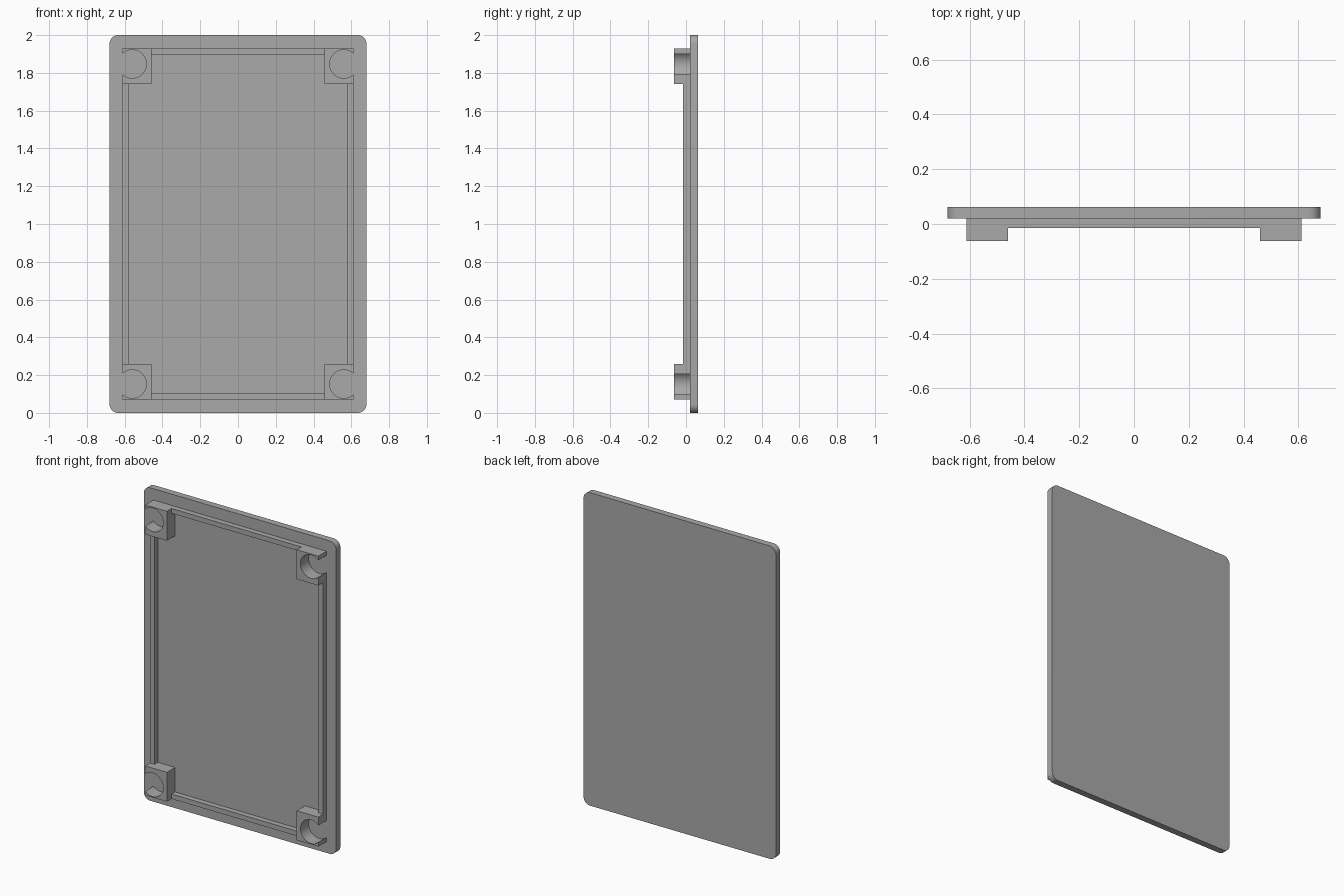
import bpy, bmesh
from math import asin, cos, sin, pi

if "Cube" in bpy.data.objects:
    bpy.data.objects.remove(bpy.data.objects["Cube"])

grey = bpy.data.materials.new("mid grey")
grey.use_nodes = True
color = (0.4, 0.4, 0.4, 1)
grey.diffuse_color = color
grey.node_tree.nodes["Principled BSDF"].inputs["Base Color"].default_value = color

WIDTH, HEIGHT = 0.68, 2.0            # half width, full height
MID = HEIGHT / 2
FRONT, RIM_FRONT, PLATE_FRONT, BACK = -0.0625, -0.015, 0.02, 0.0625
OUT_X, OUT_Z = 0.612, 0.928          # outer edge of rim, from the centre
RIM = 0.031
IN_X, IN_Z = 0.459, 0.74             # inner edge of the corner blocks
HOLE_X, HOLE_Z, HOLE_R = 0.56, 0.847, 0.075


def extrude(name, outline, y0, y1):
    """Extrude an (x, z) outline, measured from the centre, from y0 to y1."""
    bm = bmesh.new()
    face = bm.faces.new([bm.verts.new((x, y0, z + MID)) for x, z in outline])
    new = bmesh.ops.extrude_face_region(bm, geom=[face])["geom"]
    bmesh.ops.translate(bm, vec=(0, y1 - y0, 0),
                        verts=[v for v in new if isinstance(v, bmesh.types.BMVert)])
    bmesh.ops.recalc_face_normals(bm, faces=bm.faces)
    mesh = bpy.data.meshes.new(name)
    bm.to_mesh(mesh)
    bm.free()
    mesh.materials.append(grey)
    obj = bpy.data.objects.new(name, mesh)
    bpy.context.collection.objects.link(obj)
    bpy.ops.object.select_all(action="DESELECT")
    obj.select_set(True)
    bpy.context.view_layer.objects.active = obj
    bpy.ops.object.shade_smooth_by_angle(angle=pi / 6)
    return obj


def arc(cx, cz, r, a0, a1, steps):
    angles = [a0 + (a1 - a0) * i / steps for i in range(steps + 1)]
    return [(cx + r * cos(a), cz + r * sin(a)) for a in angles]


def bar(name, x0, x1, z0, z1):
    extrude(name, [(x0, z0), (x1, z0), (x1, z1), (x0, z1)], RIM_FRONT, PLATE_FRONT)


# Cover plate with rounded corners
R = 0.045
plate = []
for i, (sx, sz) in enumerate([(1, 1), (-1, 1), (-1, -1), (1, -1)]):
    plate += arc(sx * (WIDTH - R), sz * (MID - R), R, i * pi / 2, (i + 1) * pi / 2, 8)
extrude("cover_plate", plate, PLATE_FRONT, BACK)

# Corner blocks, each with a round socket that breaks through the outer side
opening = asin(((HOLE_R ** 2 - (OUT_X - HOLE_X) ** 2) ** 0.5) / HOLE_R)
block = [(OUT_X, OUT_Z), (IN_X, OUT_Z), (IN_X, IN_Z), (OUT_X, IN_Z)]
block += arc(HOLE_X, HOLE_Z, HOLE_R, 2 * pi - opening, opening, 32)
for sx, side in ((1, "left"), (-1, "right")):
    for sz, level in ((1, "upper"), (-1, "lower")):
        extrude(f"{level}_{side}_corner_block",
                [(sx * x, sz * z) for x, z in block], FRONT, PLATE_FRONT)

# Low rim bars joining the blocks
for s, side, level in ((1, "left", "upper"), (-1, "right", "lower")):
    bar(f"{side}_rim", s * (OUT_X - RIM), s * OUT_X, -IN_Z, IN_Z)
    bar(f"{level}_rim", -IN_X, IN_X, s * (OUT_Z - RIM), s * OUT_Z)
